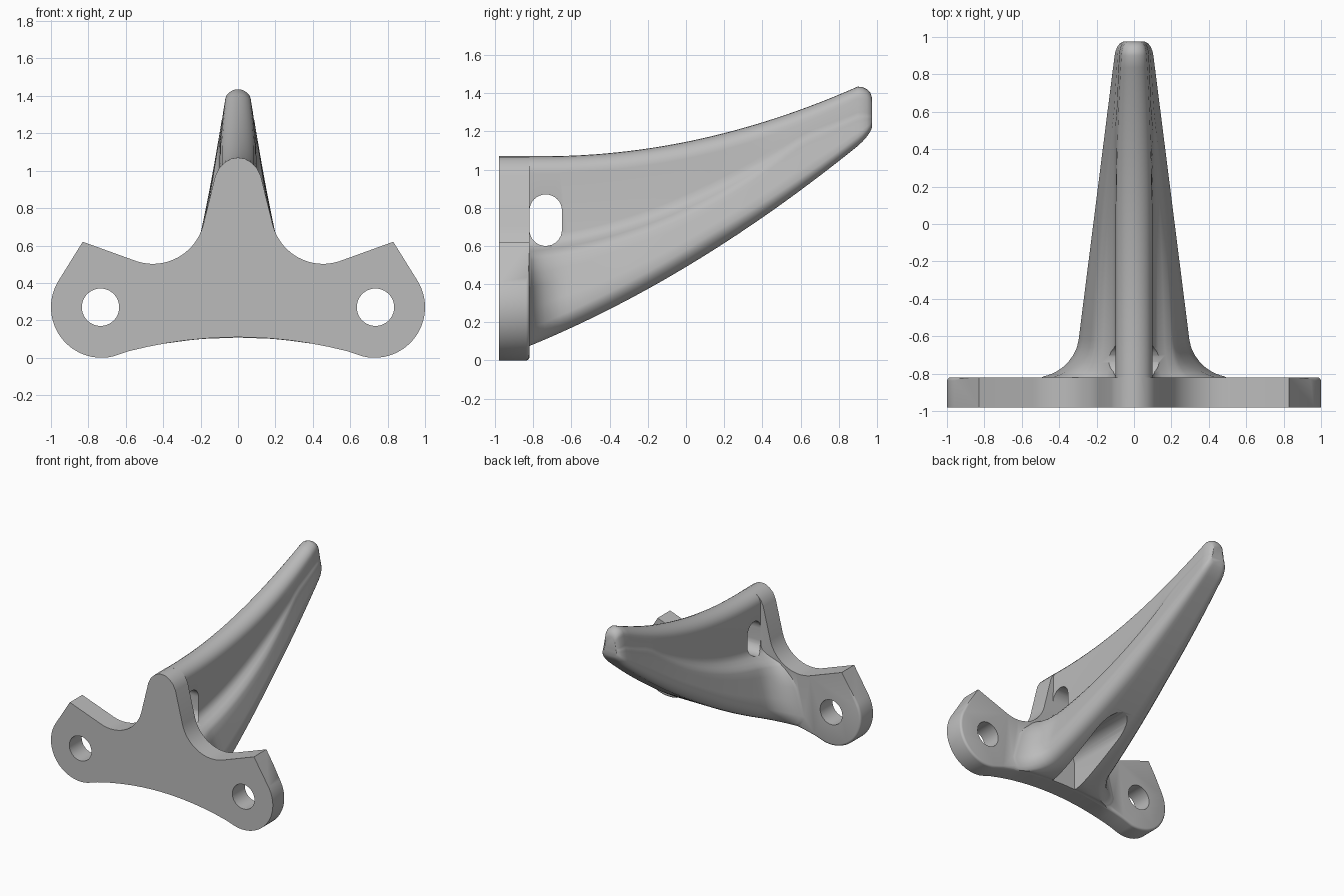
import bpy, bmesh, math

cube = bpy.data.objects.get("Cube")
if cube:
    bpy.data.objects.remove(cube)

metal = bpy.data.materials.new("plain_grey")
metal.use_nodes = True
GREY = (0.5, 0.5, 0.5, 1)
metal.diffuse_color = GREY
metal.node_tree.nodes["Principled BSDF"].inputs["Base Color"].default_value = GREY


def make_object(name, bm):
    bmesh.ops.recalc_face_normals(bm, faces=bm.faces)
    mesh = bpy.data.meshes.new(name)
    bm.to_mesh(mesh)
    bm.free()
    mesh.materials.append(metal)
    obj = bpy.data.objects.new(name, mesh)
    bpy.context.collection.objects.link(obj)
    return obj


def loft(name, rings):
    """Skin a list of equal-length closed rings and cap both ends."""
    bm = bmesh.new()
    loops = [[bm.verts.new(p) for p in ring] for ring in rings]
    n = len(loops[0])
    for a, b in zip(loops, loops[1:]):
        for i in range(n):
            j = (i + 1) % n
            bm.faces.new((a[i], a[j], b[j], b[i]))
    bm.faces.new(loops[0])
    bm.faces.new(loops[-1])
    return make_object(name, bm)


def arc(cx, cz, r, start, end, steps):
    angles = [math.radians(start + (end - start) * i / steps) for i in range(steps + 1)]
    return [(cx + r * math.cos(a), cz + r * math.sin(a)) for a in angles]


def mirrored(half):
    """Close a half outline that starts and ends on the centre line."""
    return half + [(-x, z) for x, z in reversed(half[1:-1])]


def at_y(outline, y):
    return [(x, y, z) for x, z in outline]


def boolean(target, tool, operation):
    mod = target.modifiers.new(operation.lower(), "BOOLEAN")
    mod.operation = operation
    mod.solver = "EXACT"
    mod.object = tool
    bpy.context.view_layer.objects.active = target
    bpy.ops.object.modifier_apply(modifier=mod.name)
    bpy.data.objects.remove(tool)


# Mounting plate: rounded peak, concave shoulders, pointed ears, arched base
FRONT, BACK = -0.98, -0.82
half = [(0, 1.07), (0.035, 1.065), (0.07, 1.045), (0.1, 1.015), (0.122, 0.97)]
half += arc(0.455, 0.78, 0.278, 195, 288, 18)
half += [(0.83, 0.62)]
half += arc(0.73, 0.27, 0.27, 31, -103, 28)
half += [(x, 0.11 - 0.22 * x * x) for x in (0.58, 0.48, 0.38, 0.28, 0.18, 0.09, 0)]
outline = mirrored(half)
plate = loft("mounting_plate", [at_y(outline, FRONT), at_y(outline, BACK)])

# Soften the lower back rim of the plate
bm = bmesh.new()
bm.from_mesh(plate.data)
rim = [e for e in bm.edges if all(v.co.y > BACK - 0.01 and v.co.z < 0.45 for v in e.verts)]
bmesh.ops.bevel(bm, geom=rim, offset=0.018, segments=3, profile=0.5, affect="EDGES")
bm.to_mesh(plate.data)
bm.free()


# Arm: a tapering rounded section with a thin web above a broad lower body
def lerp(a, b, t):
    return a + (b - a) * t


def arm_section(y):
    top = 1.07 + 0.365 * (max(0, min(y, 0.9) + 0.75) / 1.65) ** 2
    bottom = 0.49 + 0.6 * y + 0.116 * y * y
    k = min(1, (top - bottom) / 0.6)
    crown = 0.098 - 0.035 * max(0, y) ** 2
    width = 0.30 - 0.1266 * (y + 0.65)
    u = max(0, min(1, (-0.62 - y) / 0.2))
    flare = 0.21 * (1 - math.sqrt(1 - u * u))
    ridge = min(0.81 + 0.452 * y + 0.218 * y * y, top - 0.15)
    shoulder = top - crown * 0.9
    low = bottom + 0.09 * k

    def flank(z):
        return lerp(crown, width, (shoulder - z) / (shoulder - low))

    pts = []
    for i in range(7):
        a = math.pi / 2 * i / 6
        pts.append((crown * math.sin(a), top - crown * 0.9 * (1 - math.cos(a))))
    ledge_z = ridge - 0.06 * k
    ledge = flank(ledge_z)
    web = min(0.1, flank(ridge + 0.06 * k))
    for t, dz in ((0, 0.06), (0.07, 0.03), (0.25, 0.005), (0.55, -0.015), (0.85, -0.035)):
        pts.append((lerp(web, ledge, t) + flare * 0.4 * t, ridge + dz * k))
    pts.append((ledge + flare * 0.45, ledge_z))
    for t in (0.2, 0.4, 0.7, 1):
        pts.append((lerp(ledge, width, t) + flare * min(1, 0.6 + t), lerp(ledge_z, low, t)))
    wide = width + flare
    for dx, dz in ((0.008, 0.055), (0.03, 0.022), (0.06, 0.005), (0.085, 0)):
        pts.append((wide - dx * k, bottom + dz * k))
    arch = 0.04 * flare / 0.21
    pts += [(wide * 0.4, bottom + arch * 0.8), (0, bottom + arch)]
    return mirrored(pts)


stations = [-0.84, -0.815, -0.81, -0.80, -0.785, -0.765, -0.74, -0.70, -0.66, -0.62]
stations += [-0.62 + 1.52 * i / 24 for i in range(1, 25)]
rings = [at_y(arm_section(y), y) for y in stations]
for y, s in ((0.925, 0.98), (0.948, 0.91), (0.965, 0.8), (0.975, 0.62)):
    rings.append(at_y([(x * s, 1.28 + (z - 1.28) * s) for x, z in arm_section(y)], y))
arm = loft("arm", rings)

# Slot through the web, just behind the plate
slot = arc(-0.735, 0.785, 0.085, 0, 180, 16) + arc(-0.735, 0.685, 0.085, 180, 360, 16)
tool = loft("slot_cutter", [[(x, y, z) for y, z in slot] for x in (-0.6, 0.6)])
boolean(arm, tool, "DIFFERENCE")

# Round-topped channel hollowed into the underside
channel = [(0.11, -0.2)] + arc(0, 0.31, 0.11, 0, 180, 20) + [(-0.11, -0.2)]
tool = loft("channel_cutter", [at_y(channel, BACK), at_y(channel, 0.3)])
boolean(arm, tool, "DIFFERENCE")

# Bolt holes through both ears
for side in (-1, 1):
    hole = arc(side * 0.735, 0.27, 0.1, 0, 351, 39)
    tool = loft("hole_cutter", [at_y(hole, -1.2), at_y(hole, -0.6)])
    boolean(plate, tool, "DIFFERENCE")

# Join into one solid casting
boolean(plate, arm, "UNION")
plate.name = "hook_bracket"
bpy.ops.object.select_all(action="DESELECT")
plate.select_set(True)
bpy.context.view_layer.objects.active = plate
bpy.ops.object.shade_smooth_by_angle(angle=math.radians(32))
